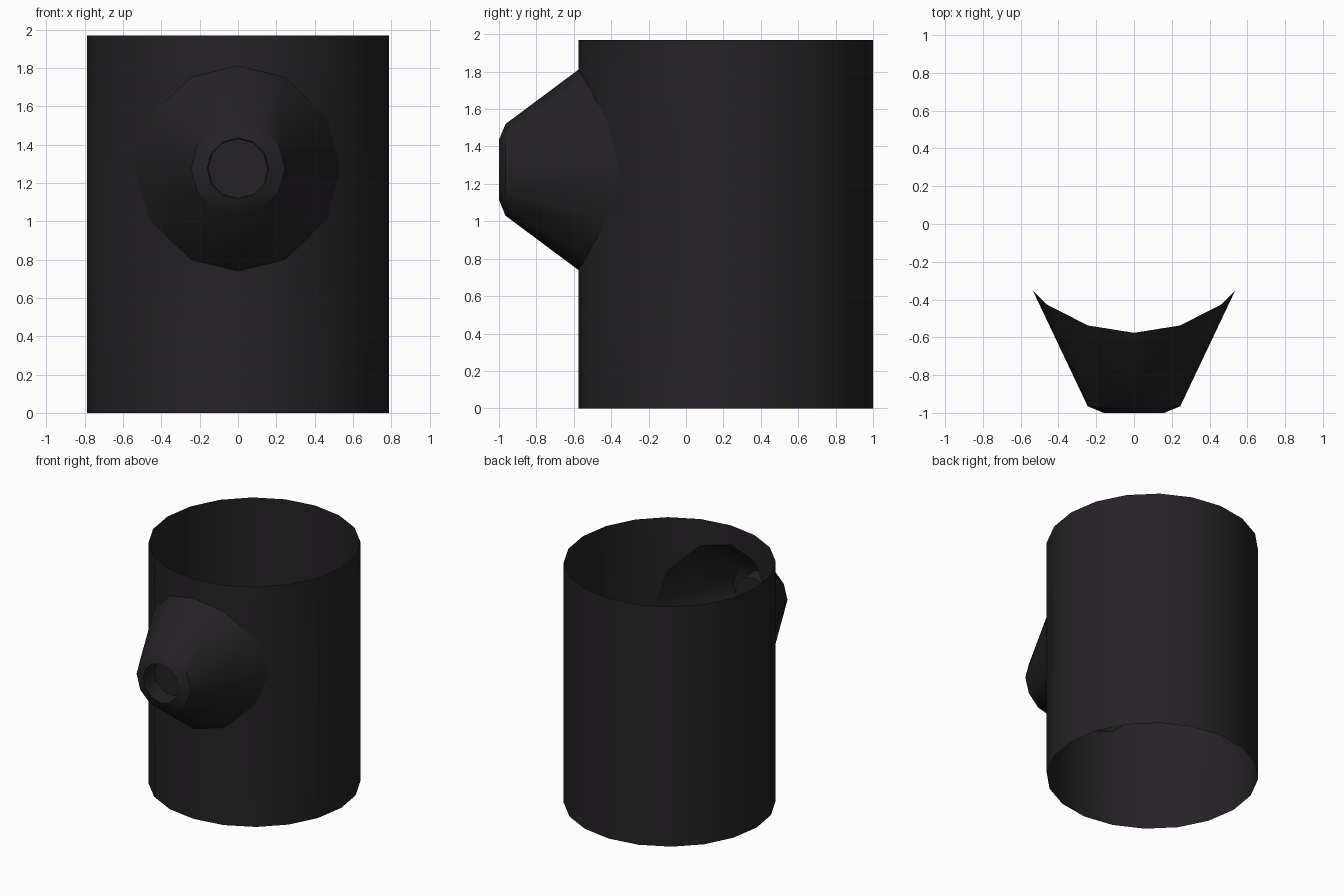
import bpy, bmesh
from math import sin, cos, pi, sqrt

if "Cube" in bpy.data.objects:
    bpy.data.objects.remove(bpy.data.objects["Cube"])

R, CY, H = 0.788, 0.212, 1.97      # tube radius, centre y, height
ZC, RC = 1.275, 0.535              # nozzle axis height, base radius
SIDES = 20

mat = bpy.data.materials.new("dark_rubber")
mat.diffuse_color = (0.018, 0.016, 0.018, 1)
mat.use_nodes = True
mat.node_tree.nodes["Principled BSDF"].inputs["Base Color"].default_value = mat.diffuse_color


def rim(i):
    """Tube corner i, counted from the front centre."""
    a = 2 * pi * i / SIDES
    return R * sin(a), CY - R * cos(a)


def finish(bm, name):
    """Mirror the half mesh across x and shade it."""
    geom = bm.verts[:] + bm.edges[:] + bm.faces[:]
    bmesh.ops.mirror(bm, geom=geom, axis='X', merge_dist=0.0005)
    bmesh.ops.remove_doubles(bm, verts=bm.verts, dist=0.0005)
    bmesh.ops.recalc_face_normals(bm, faces=bm.faces)
    me = bpy.data.meshes.new(name)
    bm.to_mesh(me)
    bm.free()
    me.materials.append(mat)
    ob = bpy.data.objects.new(name, me)
    bpy.context.collection.objects.link(ob)
    bpy.ops.object.select_all(action='DESELECT')
    ob.select_set(True)
    bpy.context.view_layer.objects.active = ob
    bpy.ops.object.shade_smooth_by_angle(angle=0.62)
    return ob


def poly(bm, pts):
    bm.faces.new([bm.verts.new(p) for p in pts])


# Where the nozzle meets the tube
def gap(i):
    return sqrt(RC ** 2 - rim(i)[0] ** 2)


(x2, y2), (x3, y3) = rim(2), rim(3)
t = (RC - x2) / (x3 - x2)
side_point = (RC, y2 + t * (y3 - y2), ZC)

# Open tube, with a hole behind the nozzle
bm = bmesh.new()
for i in range(SIDES // 2):
    a, b = rim(i), rim(i + 1)
    if i < 2:
        for z, s in ((H, 1), (0, -1)):
            poly(bm, [(*a, z), (*b, z), (*b, ZC + s * gap(i + 1)), (*a, ZC + s * gap(i))])
    elif i == 2:
        for z, s in ((H, 1), (0, -1)):
            poly(bm, [(*a, z), (*b, z), (*b, ZC), side_point, (*a, ZC + s * gap(2))])
    else:
        zs = (0, ZC, H) if i == 3 else (0, H)
        for lo, hi in zip(zs, zs[1:]):
            poly(bm, [(*a, lo), (*b, lo), (*b, hi), (*a, hi)])
finish(bm, "tube_body")

# Tapered nozzle with a lip and a closed recess
rings = [[(*rim(i), ZC + gap(i)) for i in range(3)] + [side_point]
         + [(*rim(i), ZC - gap(i)) for i in (2, 1, 0)]]
for r, y in ((0.245, -0.965), (0.16, -1.0), (0.155, -0.86)):
    rings.append([(r * sin(pi * k / 6), y, ZC + r * cos(pi * k / 6)) for k in range(7)])
bm = bmesh.new()
for p, q in zip(rings, rings[1:]):
    for k in range(6):
        poly(bm, [p[k], p[k + 1], q[k + 1], q[k]])
poly(bm, rings[-1])
finish(bm, "nozzle")
